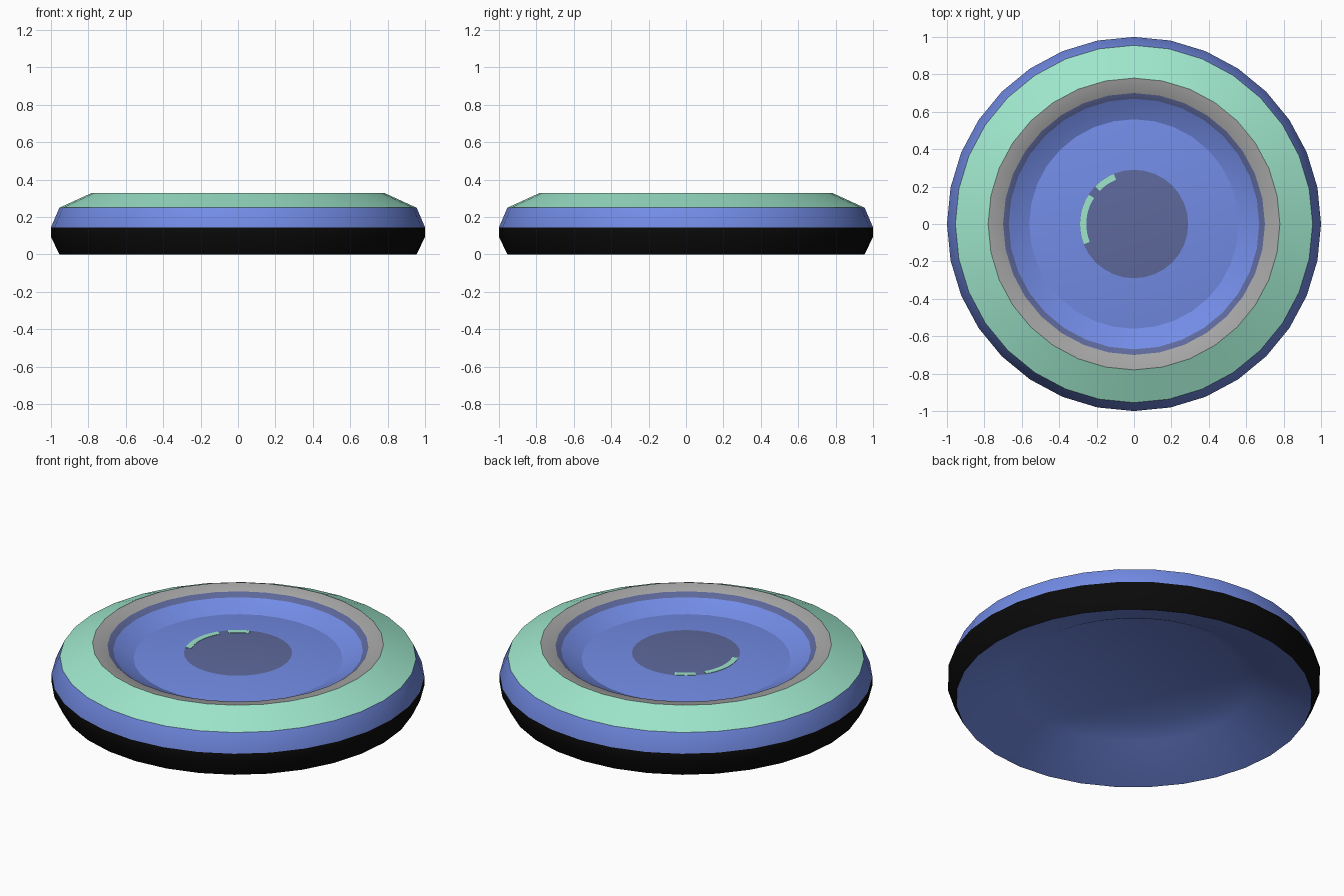
import bpy, bmesh, math

cube = bpy.data.objects.get("Cube")
if cube:
    bpy.data.objects.remove(cube, do_unlink=True)

SEGMENTS = 32


def material(name, rgb):
    mat = bpy.data.materials.new(name)
    mat.use_nodes = True
    colour = (*rgb, 1)
    mat.diffuse_color = colour
    mat.node_tree.nodes["Principled BSDF"].inputs["Base Color"].default_value = colour
    return mat


BLUE = material("blue", (0.171, 0.262, 0.79))
BLACK = material("black", (0.003, 0.003, 0.003))
MINT = material("mint", (0.342, 0.79, 0.60))
GREY = material("grey", (0.38, 0.38, 0.38))
SLATE = material("slate", (0.112, 0.141, 0.332))
MATERIALS = [BLUE, BLACK, MINT, GREY, SLATE]


def finish(name, bm, mats):
    bmesh.ops.recalc_face_normals(bm, faces=bm.faces)
    mesh = bpy.data.meshes.new(name)
    bm.to_mesh(mesh)
    bm.free()
    for mat in mats:
        mesh.materials.append(mat)
    obj = bpy.data.objects.new(name, mesh)
    bpy.context.collection.objects.link(obj)
    return obj


def ring(bm, radius, z):
    return [bm.verts.new((radius * math.cos(math.tau * i / SEGMENTS),
                          radius * math.sin(math.tau * i / SEGMENTS), z))
            for i in range(SEGMENTS)]


def lathe(name, profile):
    """Turn (radius, z, material of the band that follows) into a closed body."""
    bm = bmesh.new()
    rings = [ring(bm, r, z) for r, z, _ in profile]
    for lower, upper, (_, _, mat) in zip(rings, rings[1:], profile):
        for i in range(SEGMENTS):
            j = (i + 1) % SEGMENTS
            face = bm.faces.new((lower[i], lower[j], upper[j], upper[i]))
            face.material_index = MATERIALS.index(mat)
    bm.faces.new(rings[0])
    cap = bm.faces.new(rings[-1])
    cap.material_index = MATERIALS.index(profile[-1][2])
    return finish(name, bm, MATERIALS)


def arc_plate(name, start, end, inner, outer, z, thickness, steps=10):
    bm = bmesh.new()
    pairs = []
    for i in range(steps + 1):
        a = math.radians(start + (end - start) * i / steps)
        pairs.append([bm.verts.new((r * math.cos(a), r * math.sin(a), z))
                      for r in (inner, outer)])
    faces = [bm.faces.new((p[0], p[1], q[1], q[0])) for p, q in zip(pairs, pairs[1:])]
    lifted = bmesh.ops.extrude_face_region(bm, geom=faces)["geom"]
    for v in lifted:
        if isinstance(v, bmesh.types.BMVert):
            v.co.z += thickness
    return finish(name, bm, [MINT])


# Dish body: hollow underside, outer wall, rim, then recessed floor and centre
body = lathe("dish_body", [
    (0.56, 0.168, BLUE),
    (0.66, 0.115, BLUE),
    (0.955, 0.0, BLACK),
    (1.0, 0.095, BLACK),
    (1.0, 0.145, BLUE),
    (0.955, 0.25, MINT),
    (0.78, 0.33, GREY),
    (0.70, 0.314, SLATE),
    (0.67, 0.293, BLUE),
    (0.56, 0.244, BLUE),
    (0.29, 0.276, SLATE),
])

# Smooth along the bands, crisp between them
bpy.ops.object.select_all(action="DESELECT")
body.select_set(True)
bpy.context.view_layer.objects.active = body
bpy.ops.object.shade_smooth_by_angle(angle=math.radians(30))

# Light arcs along the edge of the centre disc
arc_plate("long_arc", 147, 202, 0.255, 0.288, 0.275, 0.003)
arc_plate("short_arc", 112, 136, 0.255, 0.288, 0.275, 0.003)
